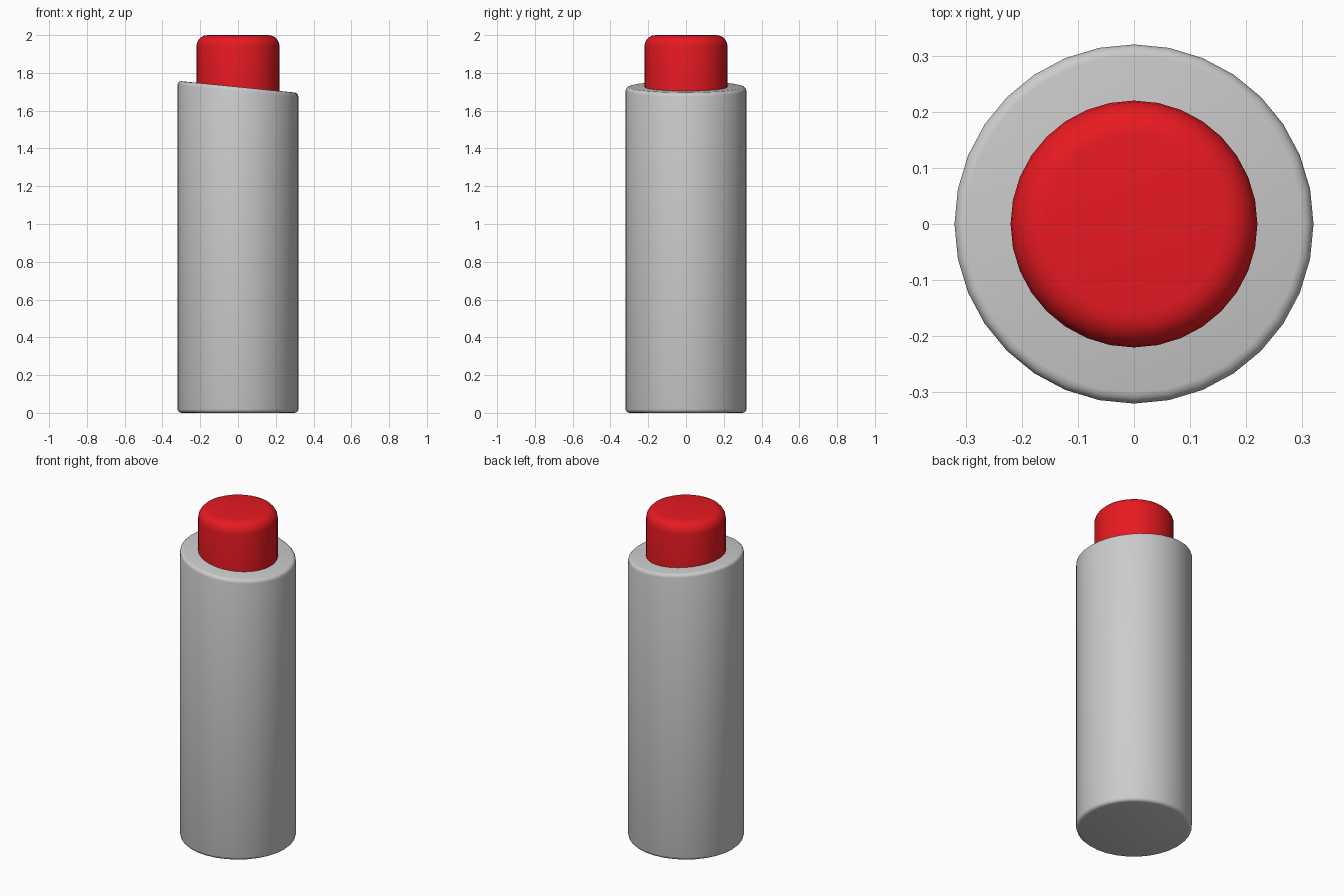
import bpy

if "Cube" in bpy.data.objects:
    bpy.data.objects.remove(bpy.data.objects["Cube"])


def cylinder(name, radius, z0, z1, bevel, segments, slope=0.0):
    """Upright 32-sided cylinder with rounded rims; slope tilts the top along x."""
    bpy.ops.mesh.primitive_cylinder_add(
        vertices=32, radius=radius, depth=z1 - z0, location=(0, 0, 0))
    ob = bpy.context.object
    ob.name = name
    for v in ob.data.vertices:
        top = v.co.z > 0
        v.co.z += (z0 + z1) / 2
        if top:
            v.co.z += slope * v.co.x
    mod = ob.modifiers.new("rounded_rims", 'BEVEL')
    mod.width = bevel
    mod.segments = segments
    mod.limit_method = 'ANGLE'
    mod.angle_limit = 0.6
    bpy.ops.object.modifier_apply(modifier=mod.name)
    bpy.ops.object.shade_smooth_by_angle(angle=0.6)
    return ob


# Grey casing with a slanted top
cylinder("casing", 0.32, 0.0, 1.726, 0.02, 3, slope=-0.1)

# Red button rising out of the casing
button = cylinder("button", 0.22, 1.5, 2.0, 0.06, 5)
red = bpy.data.materials.new("red")
red.diffuse_color = (0.8, 0.01, 0.015, 1)
red.use_nodes = True
red.node_tree.nodes["Principled BSDF"].inputs["Base Color"].default_value = red.diffuse_color
button.data.materials.append(red)
